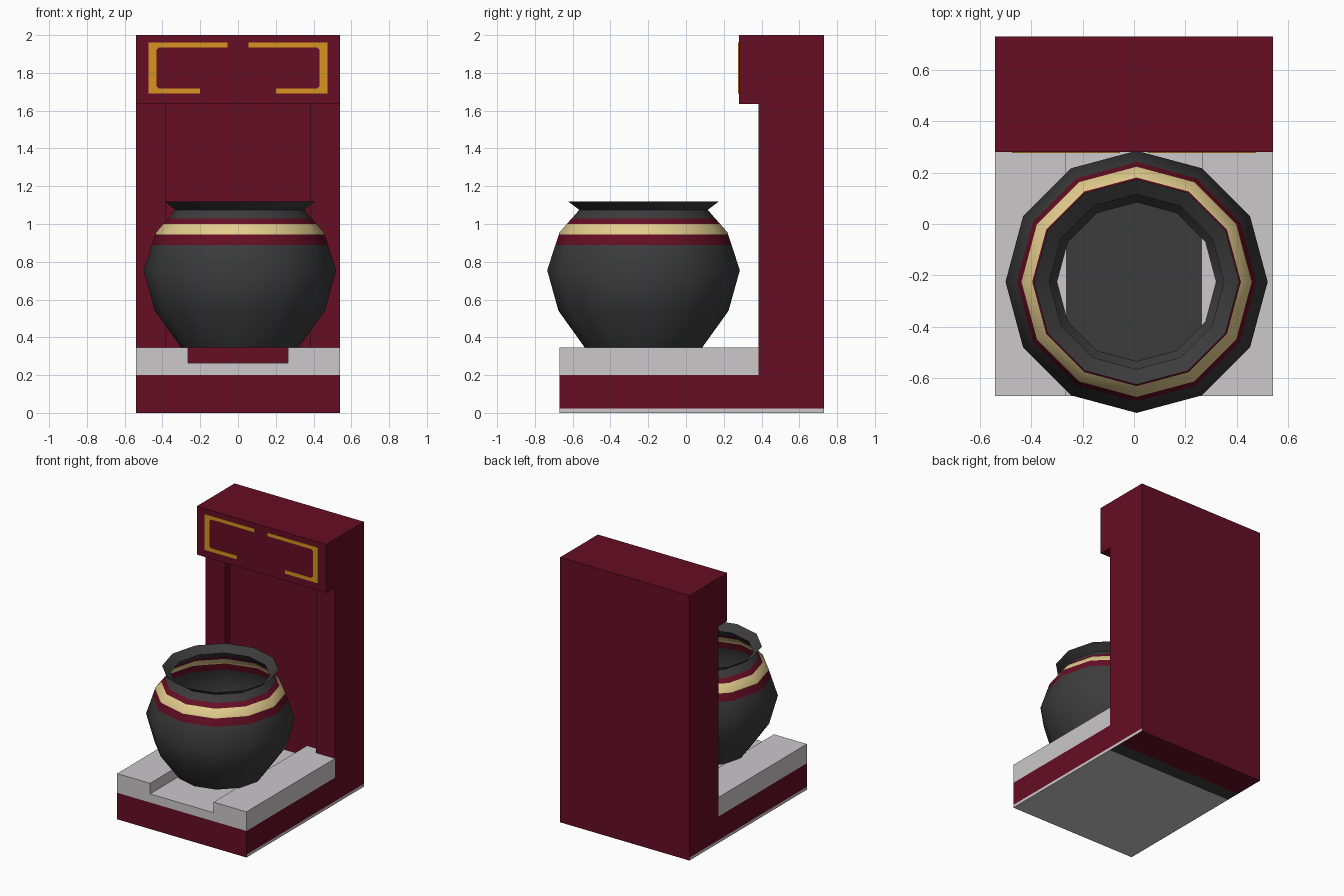
import bpy, bmesh, math
from mathutils import Vector

if "Cube" in bpy.data.objects:
    bpy.data.objects.remove(bpy.data.objects["Cube"])


def material(name, r, g, b):
    lin = [((c / 255 + 0.055) / 1.055) ** 2.4 if c > 10 else c / 255 / 12.92 for c in (r, g, b)]
    m = bpy.data.materials.new(name)
    m.diffuse_color = (*lin, 1)
    m.use_nodes = True
    m.node_tree.nodes["Principled BSDF"].inputs["Base Color"].default_value = m.diffuse_color
    return m


RED = material("dark red", 102, 14, 36)
GREY = material("light grey", 203, 200, 202)
BLACK = material("charcoal", 60, 60, 60)
CREAM = material("cream", 228, 206, 142)
GOLD = material("gold", 216, 147, 33)


def finish(name, bm, mats):
    me = bpy.data.meshes.new(name)
    bm.to_mesh(me)
    bm.free()
    for m in mats:
        me.materials.append(m)
    ob = bpy.data.objects.new(name, me)
    bpy.context.collection.objects.link(ob)
    return ob


def prism(points, axis, start, end):
    """Extrude a 2D outline along x (points are y,z) or y (points are x,z)."""
    bm = bmesh.new()
    place = (lambda a, b: (start, a, b)) if axis == 0 else (lambda a, b: (a, start, b))
    face = bm.faces.new([bm.verts.new(place(*p)) for p in points])
    new = bmesh.ops.extrude_face_region(bm, geom=[face])["geom"]
    shift = Vector((0, 0, 0))
    shift[axis] = end - start
    bmesh.ops.translate(bm, vec=shift, verts=[v for v in new if isinstance(v, bmesh.types.BMVert)])
    bmesh.ops.recalc_face_normals(bm, faces=bm.faces)
    return bm


# Cabinet: one side profile with base, back and overhanging header
W = 0.54
side = [(-0.67, 0), (0.73, 0), (0.73, 2), (0.28, 2), (0.28, 1.635),
        (0.385, 1.635), (0.385, 0.2), (-0.67, 0.2)]
cabinet = finish("cabinet", prism(side, 0, -W, W), [RED, GREY, BLACK])

# Shallow recess in the front of the back panel
cutter = finish("recess_cutter", prism(
    [(0.3, 0.21), (0.445, 0.21), (0.445, 1.635), (0.3, 1.635)], 0, -0.38, 0.38), [RED])
cutter.hide_render = True
mod = cabinet.modifiers.new("recess", "BOOLEAN")
mod.operation, mod.solver, mod.object = "DIFFERENCE", "EXACT", cutter
bpy.context.view_layer.objects.active = cabinet
bpy.ops.object.modifier_apply(modifier="recess")
bpy.data.objects.remove(cutter)

# Grey side skirting, grey and black underside
bm = bmesh.new()
bm.from_mesh(cabinet.data)
for co, no in (((0, 0, 0.022), (0, 0, 1)), ((0, 0.38, 0), (0, 1, 0)), ((0, 0.49, 0), (0, 1, 0))):
    bmesh.ops.bisect_plane(bm, geom=bm.verts[:] + bm.edges[:] + bm.faces[:], plane_co=co, plane_no=no)
bm.normal_update()
for f in bm.faces:
    c = f.calc_center_median()
    f.material_index = 0
    if abs(c.x) > W - 0.001 and c.z < 0.022:
        f.material_index = 1
    elif c.z < 0.001:
        f.material_index = 1 if c.y < 0.38 else 2 if c.y < 0.49 else 0
bm.to_mesh(cabinet.data)
bm.free()


# Counter with a central channel, continued into the recess
def channel(half):
    return [(-half, 0.2), (half, 0.2), (half, 0.345), (0.265, 0.345),
            (0.265, 0.265), (-0.265, 0.265), (-0.265, 0.345), (-half, 0.345)]


finish("counter", prism(channel(W), 1, -0.67, 0.385), [GREY])
finish("counter_back", prism(channel(0.38), 1, 0.385, 0.445), [GREY])

# Gold bracket trim on the header, mirrored
bracket = [(0.055, 1.96), (0.475, 1.96), (0.475, 1.69), (0.2, 1.69), (0.2, 1.718),
           (0.42, 1.718), (0.432, 1.73), (0.432, 1.922), (0.42, 1.934), (0.055, 1.934)]
for name, s in (("right", 1), ("left", -1)):
    finish("header_trim_" + name, prism([(s * x, z) for x, z in bracket], 1, 0.276, 0.281), [GOLD])

# Open twelve-sided pot with painted bands: radius, height, colour of ring below
profile = [(0.31, 0.345, 0), (0.45, 0.54, 0), (0.51, 0.755, 0), (0.466, 0.89, 0),
           (0.448, 0.945, 1), (0.445, 0.955, 2), (0.406, 1.0, 2), (0.379, 1.03, 1),
           (0.34, 1.075, 0), (0.40, 1.12, 0)]
N = 12
bm = bmesh.new()
rings = [[bm.verts.new((0.01 + r * math.cos(2 * math.pi * i / N),
                        -0.225 + r * math.sin(2 * math.pi * i / N), z)) for i in range(N)]
         for r, z, _ in profile]
bm.faces.new(rings[0][::-1])
for k in range(1, len(rings)):
    for i in range(N):
        j = (i + 1) % N
        f = bm.faces.new((rings[k - 1][i], rings[k - 1][j], rings[k][j], rings[k][i]))
        f.material_index = profile[k][2]
pot = finish("pot", bm, [BLACK, RED, CREAM])
bpy.ops.object.select_all(action="DESELECT")
pot.select_set(True)
bpy.context.view_layer.objects.active = pot
bpy.ops.object.shade_smooth_by_angle(angle=math.radians(40))
